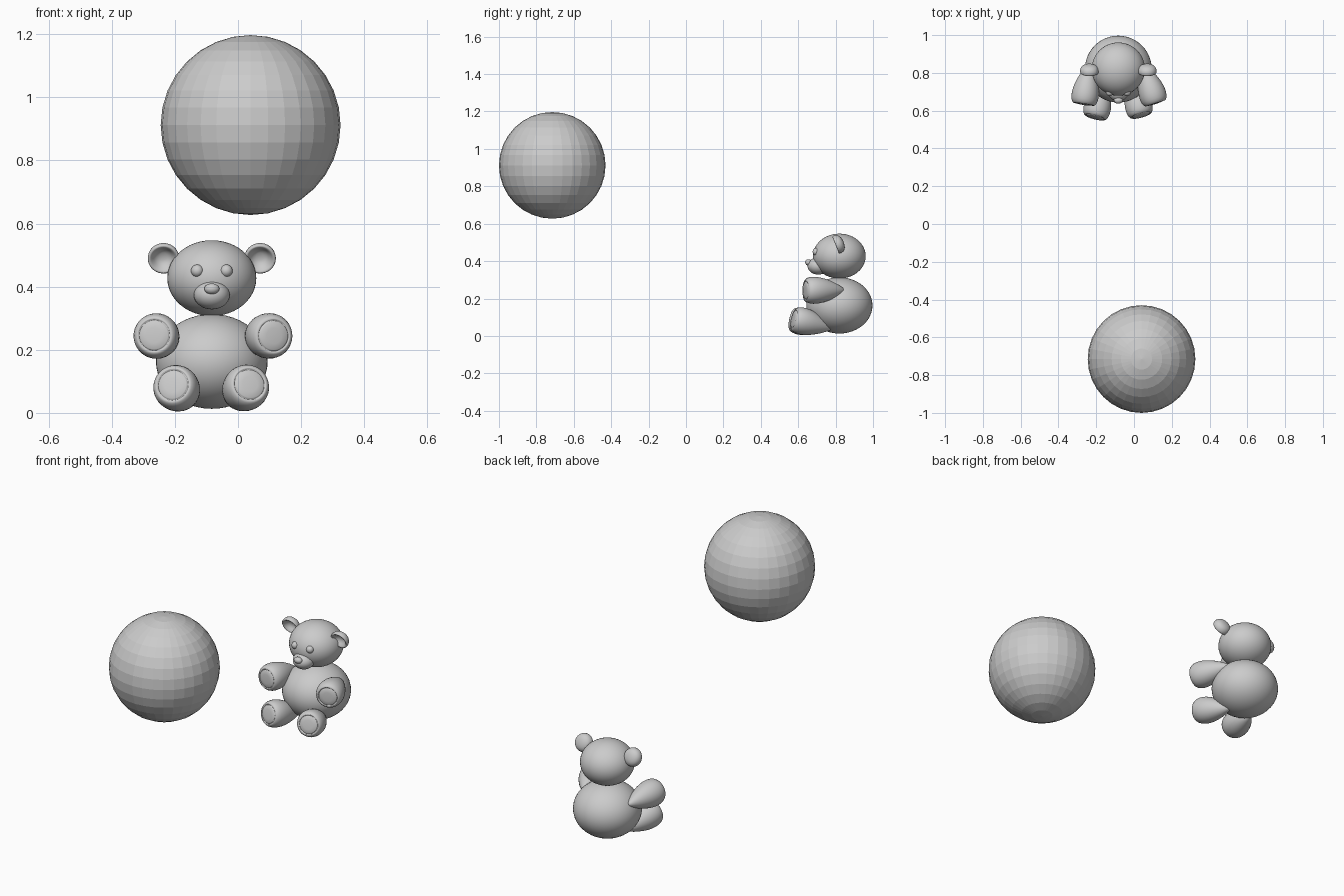
import bpy, math
from mathutils import Vector

if "Cube" in bpy.data.objects:
    bpy.data.objects.remove(bpy.data.objects["Cube"])

CX = -0.083  # bear's centre line


def finish(ob, name, smooth=True):
    ob.name = name
    for p in ob.data.polygons:
        p.use_smooth = smooth
    return ob


def ball(name, loc, radii, seg=48, rings=24, smooth=True):
    bpy.ops.mesh.primitive_uv_sphere_add(segments=seg, ring_count=rings, radius=1, location=loc)
    ob = bpy.context.object
    ob.scale = radii
    return finish(ob, name, smooth)


def lathe(name, profile, loc, axis, n=36):
    """Closed turned shape: (radius, distance) pairs, first and last on the axis."""
    verts = [(0, 0, profile[0][1])]
    for r, t in profile[1:-1]:
        for i in range(n):
            a = 2 * math.pi * i / n
            verts.append((r * math.cos(a), r * math.sin(a), t))
    verts.append((0, 0, profile[-1][1]))
    last, rows = len(verts) - 1, len(profile) - 2
    faces = []
    for i in range(n):
        j = (i + 1) % n
        faces.append((0, 1 + j, 1 + i))
        for k in range(rows - 1):
            a, b = 1 + k * n, 1 + (k + 1) * n
            faces.append((a + i, a + j, b + j, b + i))
        e = 1 + (rows - 1) * n
        faces.append((e + i, e + j, last))
    me = bpy.data.meshes.new(name)
    me.from_pydata(verts, [], faces)
    ob = bpy.data.objects.new(name, me)
    bpy.context.collection.objects.link(ob)
    ob.location = loc
    ob.rotation_mode = 'QUATERNION'
    ob.rotation_quaternion = Vector(axis).to_track_quat('Z', 'Y')
    return finish(ob, name)


# Faceted play ball
ball("play_ball", (0.04, -0.715, 0.912), (0.285, 0.285, 0.285), 32, 16, smooth=False)

# Body, head and face
ball("body", (CX, 0.82, 0.163), (0.177, 0.177, 0.15))
ball("head", (CX, 0.82, 0.427), (0.141, 0.141, 0.12))
ball("muzzle", (CX, 0.707, 0.374), (0.057, 0.057, 0.046), 32, 16)
ball("nose", (CX, 0.655, 0.393), (0.024, 0.018, 0.017), 24, 12)

# Eyes and cupped ears, tilted forward
EAR = [(0, .028), (.012, .027), (.022, .023), (.031, .014), (.038, .004), (.042, .001),
       (.046, 0), (.049, .003), (.050, .009), (.049, .018), (.045, .028), (.038, .036),
       (.027, .042), (.014, .045), (0, .046)]
for side, s in (("left", -1), ("right", 1)):
    ball(side + "_eye", (CX + s * 0.046, 0.697, 0.45), (0.02, 0.02, 0.02), 24, 12)
    lathe(side + "_ear", EAR, (CX + s * 0.153, 0.80, 0.486), (0, 0.927, 0.375))

# Teardrop limbs with a grooved round pad at the flat end
LIMB = [(0, -.002), (.025, -.001), (.044, .001), (.047, .003), (.049, .007), (.051, .003),
        (.054, .002), (.060, .006), (.066, .015), (.070, .028), (.072, .045), (.0715, .062),
        (.069, .082), (.064, .103), (.057, .125), (.048, .148), (.037, .172), (.026, .192),
        (.016, .208), (.008, .217), (0, .220)]
lathe("left_arm", LIMB, (-0.266, 0.632, 0.246), (0.15, 1, -0.05))
lathe("right_arm", LIMB, (0.114, 0.637, 0.244), (-0.32, 1, 0))
lathe("left_leg", LIMB, (-0.207, 0.563, 0.089), (0.25, 1, -0.22))
lathe("right_leg", LIMB, (0.038, 0.573, 0.091), (-0.27, 1, -0.24))
